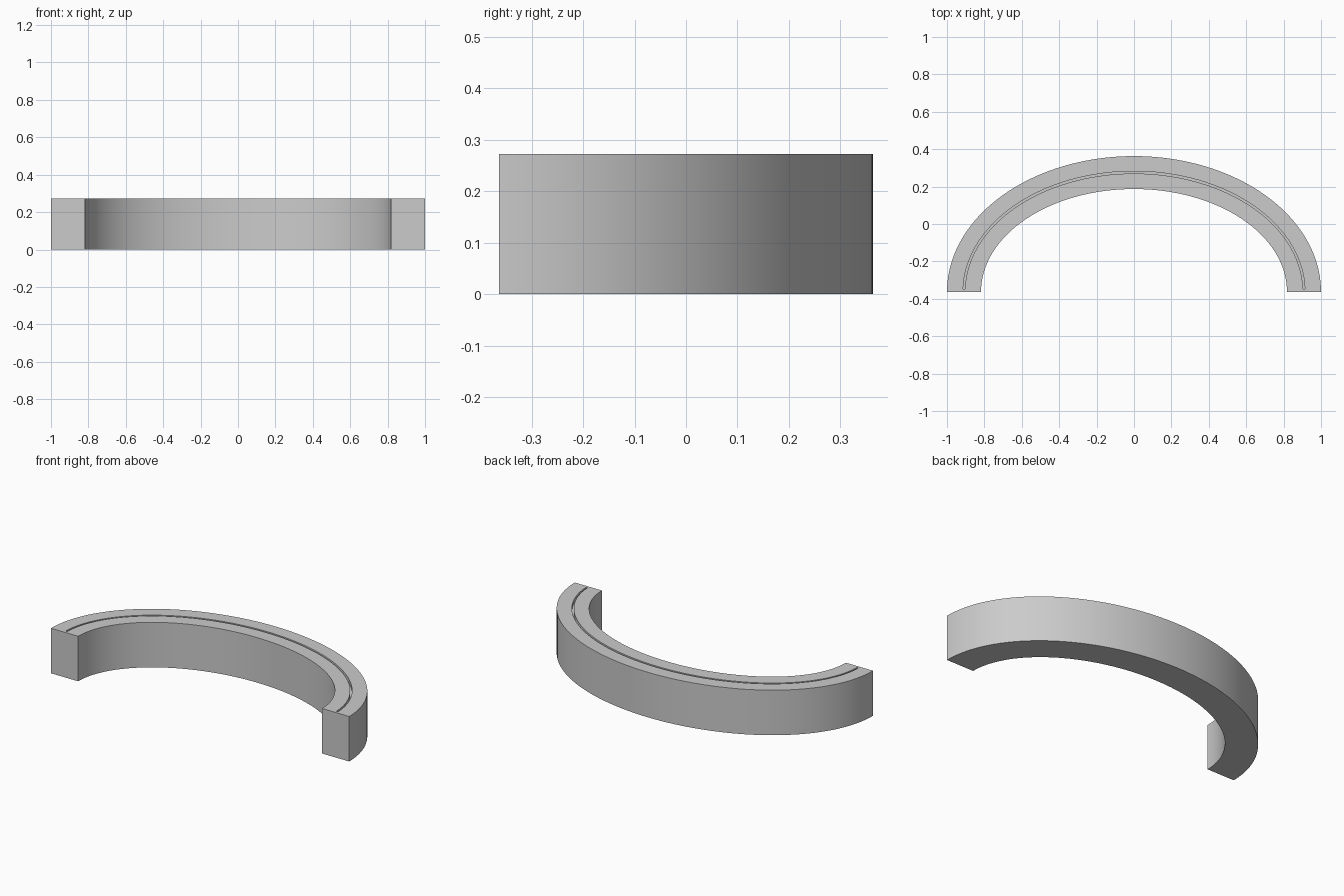
import bpy, bmesh, math

cube = bpy.data.objects.get("Cube")
if cube:
    bpy.data.objects.remove(cube, do_unlink=True)

HEIGHT, FLOOR, BASE_Y = 0.273, 0.25, -0.363
SEGMENTS = 72
GROOVE_START = 0.025  # the groove stops just short of both ends

# Half ellipses (x radius, y radius)
OUTER, INNER = (1.0, 0.726), (0.818, 0.55)
GROOVE_OUT, GROOVE_IN = (0.914, 0.645), (0.904, 0.633)

# Plain grey material
grey = bpy.data.materials.new("Plain grey")
grey.use_nodes = True
colour = (0.6, 0.6, 0.6, 1)
grey.diffuse_color = colour
grey.node_tree.nodes["Principled BSDF"].inputs["Base Color"].default_value = colour


def section(bm, angle, floor):
    """One cross-section of the arch, with the groove cut down to floor."""
    profile = [(OUTER, 0), (OUTER, HEIGHT), (GROOVE_OUT, HEIGHT), (GROOVE_OUT, floor),
               (GROOVE_IN, floor), (GROOVE_IN, HEIGHT), (INNER, HEIGHT), (INNER, 0)]
    return [bm.verts.new((rx * math.cos(angle), BASE_Y + ry * math.sin(angle), z))
            for (rx, ry), z in profile]


# Stations along the arch; doubled stations make the groove's end walls
span = math.pi - 2 * GROOVE_START
stations = [(0, HEIGHT), (GROOVE_START, HEIGHT)]
stations += [(GROOVE_START + span * i / SEGMENTS, FLOOR) for i in range(SEGMENTS + 1)]
stations += [(math.pi - GROOVE_START, HEIGHT), (math.pi, HEIGHT)]

# Sweep the section along the arch
bm = bmesh.new()
rings = [section(bm, angle, floor) for angle, floor in stations]
for a, b in zip(rings, rings[1:]):
    for i in range(len(a)):
        j = (i + 1) % len(a)
        bm.faces.new((a[i], a[j], b[j], b[i]))
# Flat end faces
for ring in (rings[0], rings[-1]):
    bm.faces.new(ring)
bmesh.ops.remove_doubles(bm, verts=bm.verts, dist=0.0001)
bmesh.ops.dissolve_degenerate(bm, edges=bm.edges, dist=0.0001)
bmesh.ops.recalc_face_normals(bm, faces=bm.faces)

mesh = bpy.data.meshes.new("grooved_arch")
bm.to_mesh(mesh)
bm.free()
mesh.materials.append(grey)
arch = bpy.data.objects.new("grooved_arch", mesh)
bpy.context.collection.objects.link(arch)

# Smooth curved walls, sharp corners
bpy.context.view_layer.objects.active = arch
arch.select_set(True)
bpy.ops.object.shade_smooth_by_angle(angle=math.radians(30))
